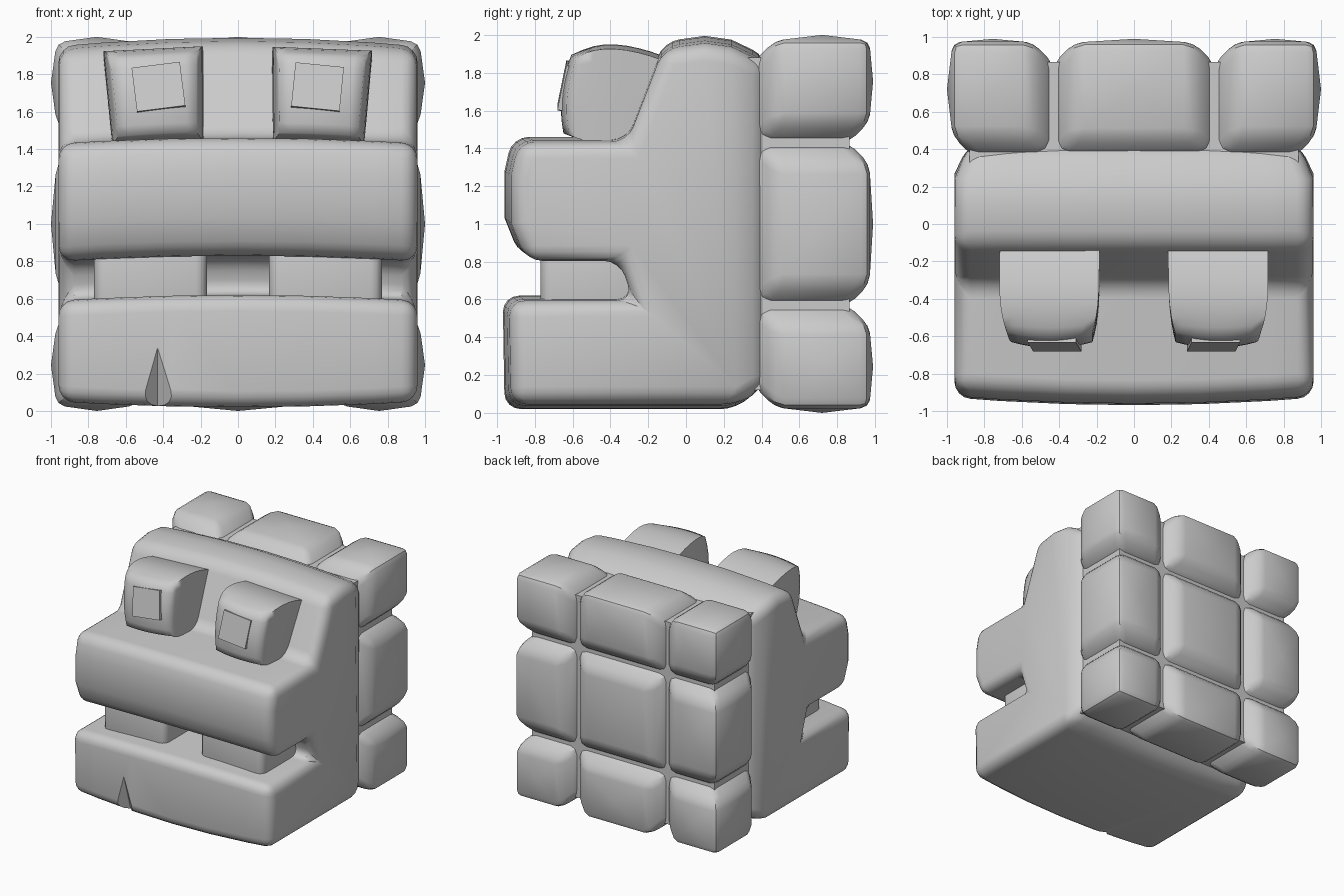
import bpy, bmesh
from mathutils import Vector, Matrix

if "Cube" in bpy.data.objects:
    bpy.data.objects.remove(bpy.data.objects["Cube"])


def make_object(name, bm):
    bmesh.ops.recalc_face_normals(bm, faces=bm.faces)
    mesh = bpy.data.meshes.new(name)
    bm.to_mesh(mesh)
    bm.free()
    ob = bpy.data.objects.new(name, mesh)
    bpy.context.collection.objects.link(ob)
    return ob


def add_bevel(ob, width, segments=3, angle=0.6):
    m = ob.modifiers.new("bevel", 'BEVEL')
    m.width, m.segments = width, segments
    m.limit_method, m.angle_limit = 'ANGLE', angle


def bake(ob, smooth=0.6):
    bpy.ops.object.select_all(action='DESELECT')
    ob.select_set(True)
    bpy.context.view_layer.objects.active = ob
    bpy.ops.object.convert(target='MESH')
    bpy.ops.object.shade_smooth_by_angle(angle=smooth)


def hull(name, points):
    bm = bmesh.new()
    for p in points:
        bm.verts.new(p)
    res = bmesh.ops.convex_hull(bm, input=bm.verts)
    loose = [v for v in bm.verts if not v.link_faces]
    bmesh.ops.delete(bm, geom=loose, context='VERTS')
    bmesh.ops.dissolve_limit(bm, angle_limit=.01, verts=bm.verts, edges=bm.edges)
    return make_object(name, bm)


def corners(lo, hi):
    return [Vector((x, y, z)) for x in (lo[0], hi[0]) for y in (lo[1], hi[1]) for z in (lo[2], hi[2])]


# Head: side profile lofted across the width with a slight bulge in the middle
profile = [(-.92, .05), (-.93, .59), (-.28, .59), (-.35, .80), (-.84, .80), (-.92, 1.0), (-.92, 1.25),
           (-.88, 1.43), (-.31, 1.43), (-.12, 1.92), (.10, 1.95), (.24, 1.93),
           (.43, 1.84), (.43, .14), (.27, .05)]
bm = bmesh.new()
rings = []
for x in (-.96, -.72, -.36, 0, .36, .72, .96):
    f = 1 - (x / .96) ** 2
    ring = []
    for y, z in profile:
        dy = -.04 * f if y < -.8 else 0
        dz = .045 * f if z > 1.8 else (-.03 * f if z < .1 else .03 * f)
        narrow = .92 if y > .4 else 1
        ring.append(bm.verts.new((x * narrow, y + dy, z + dz)))
    rings.append(ring)
n = len(profile)
for a, b in zip(rings, rings[1:]):
    for i in range(n):
        j = (i + 1) % n
        bm.faces.new((a[i], a[j], b[j], b[i]))
for r in (rings[0], rings[-1]):
    bm.faces.new(r[:12] + r[14:])
    bm.faces.new(r[11:])
head = make_object("head", bm)
add_bevel(head, .085, 4, .5)

# Crack in the chin
cutter = hull("crack_cutter", [(-.65, -1.05, -.05), (-.21, -1.05, -.05),
                               (-.43, -1.05, .65), (-.43, -.84, -.05)])
cutter.hide_render = True
m = head.modifiers.new("crack", 'BOOLEAN')
m.operation, m.object, m.solver = 'DIFFERENCE', cutter, 'EXACT'
bake(head)
bpy.data.objects.remove(cutter)

# Back core seen in the grooves
core = hull("back_core", corners((-.88, .3, .12), (.88, .865, 1.88)))
bake(core)

# Back blocks in a three by three grid: wide at the groove, chamfered to a smaller outer face
spans = [(-.97, -.43), (-.43, .43), (.43, .97)]
for i in range(3):
    for j in range(3):
        lo = Vector((spans[i][0], .36, 1 + spans[j][0]))
        hi = Vector((spans[i][1], .97, 1 + spans[j][1]))
        alo, ahi, blo, bhi = lo.copy(), hi.copy(), lo.copy(), hi.copy()
        outer_lo = (i == 0, False, j == 0)
        outer_hi = (i == 2, True, j == 2)
        for k in range(3):
            # a spans the groove sides, b reaches the outer faces
            (alo if outer_lo[k] else blo)[k] += .11
            (ahi if outer_hi[k] else bhi)[k] -= .11
        pts = corners(alo, ahi) + corners(blo, bhi)
        mid = (blo + bhi) / 2
        # domed middles of the outer faces
        pts.append(Vector((mid.x, .99, mid.z)))
        for k, idx in ((0, i), (2, j)):
            if idx != 1:
                p = mid.copy()
                p[k] = (1 if k == 2 else 0) + (idx - 1) * 1.0
                pts.append(p)
        ob = hull(f"back_block_{i}_{j}", pts)
        add_bevel(ob, .05, 2, .5)
        bake(ob, .5)

# Teeth
for s in (-1, 1):
    xs = sorted((s * .165, s * .77))
    tooth = hull("tooth", corners((xs[0], -.77, .5), (xs[1], -.2, .95)))
    add_bevel(tooth, .06)
    bake(tooth)

# Eyes: rounded boxes bulging forward, with a flat pupil plate on each
for s, tilt in ((-1, -.05), (1, .04)):
    bm = bmesh.new()
    bmesh.ops.create_cube(bm, size=2)
    bmesh.ops.subdivide_edges(bm, edges=bm.edges, cuts=7, use_grid_fill=True)
    for v in bm.verts:
        x, y, z = v.co
        front = max(0, (.3 - y) / 1.3)
        k = 1 - .14 * front ** 2
        v.co = Vector((x * k * (.255 + .012 * z),
                       y * .255 * (1 - .12 * (x * x + z * z) * front),
                       z * k * .24 + .035 * (1 - y * y) * max(z, 0)))
    rot = Matrix.Rotation(tilt, 4, 'Y') @ Matrix.Rotation(-.1, 4, 'X')
    bm.transform(Matrix.Translation((s * .44, -.405, 1.665)) @ rot)
    bake(make_object("eye", bm), 1.3)
    bm = bmesh.new()
    bmesh.ops.create_cube(bm, size=1)
    bm.transform(Matrix.Translation((s * .425, -.637, 1.73)) @ Matrix.Rotation(tilt * 2.5, 4, 'Y')
                 @ Matrix.Rotation(-.2, 4, 'X') @ Matrix.Diagonal((.26, .04, .24, 1)))
    make_object("pupil", bm)
